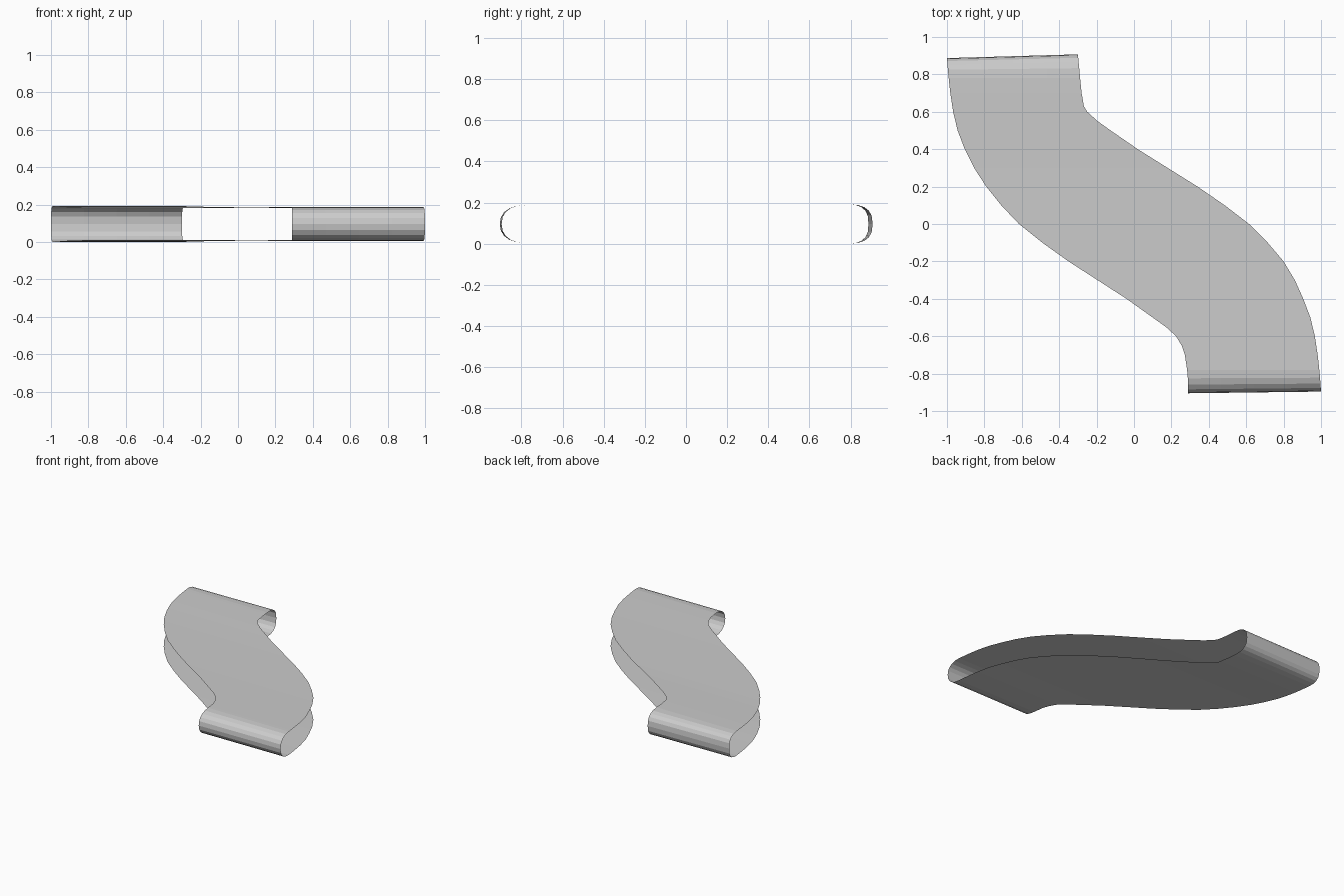
import bpy, bmesh, math

if "Cube" in bpy.data.objects:
    bpy.data.objects.remove(bpy.data.objects["Cube"])

# S-shaped side outlines seen from above: (y, x)
LEFT = [(-.91, .29), (-.8, .287), (-.7, .272), (-.65, .255), (-.6, .225), (-.55, .17),
        (-.5, .10), (-.4, -.04), (-.3, -.195), (-.2, -.35), (-.1, -.49), (0, -.615),
        (.1, -.71), (.2, -.79), (.3, -.855), (.4, -.905), (.5, -.943), (.6, -.967),
        (.7, -.982), (.8, -.993), (.887, -1)]
RIGHT = [(-.895, 1), (-.8, .993), (-.7, .982), (-.6, .967), (-.5, .943), (-.4, .905),
         (-.3, .86), (-.2, .80), (-.1, .715), (0, .615), (.1, .485), (.2, .34),
         (.3, .18), (.4, .02), (.5, -.125), (.55, -.195), (.6, -.25), (.63, -.268),
         (.7, -.28), (.8, -.29), (.91, -.30)]


def edge_x(table, y):
    if y <= table[0][0]:
        return table[0][1]
    for (y0, x0), (y1, x1) in zip(table, table[1:]):
        if y <= y1:
            return x0 + (x1 - x0) * (y - y0) / (y1 - y0)
    return table[-1][1]


def half_height(y):
    flare = .0095 if y > 0 else .005
    t = min(1, max(0, (abs(y) - .2) / .6))
    return .0865 + flare * t * t * (3 - 2 * t)


def end_arc(sign, tip, power, start, steps=10):
    """Rounded end, running from the start sheet over to the other sheet."""
    base = .78
    pts = []
    for i in range(steps + 1):
        a = math.pi * i / steps
        c, s = math.cos(a), math.sin(a)
        y = sign * (base + (tip - base) * abs(s) ** (2 / power))
        z = math.copysign(abs(c) ** (2 / power), c) * start
        pts.append((y, .096 + z * half_height(sign * base)))
    return pts


def loop(table, front, back):
    ys = [-.75 + .05 * i for i in range(28)] + [.63, .65, .7, .75]
    top = [(y, .096 + half_height(y)) for y in ys]
    bottom = [(y, .096 - half_height(y)) for y in reversed(ys)]
    pts = top + end_arc(1, back, 2.7, 1) + bottom + end_arc(-1, front, 2.3, -1)
    return [(edge_x(table, y), y, z) for y, z in pts]


# Endless thin band: ruled surface between the two side loops
left = loop(LEFT, .905, .887)
right = loop(RIGHT, .896, .907)
bm = bmesh.new()
rows = 4
grid = [[bm.verts.new([p + (q - p) * k / rows for p, q in zip(a, b)])
         for k in range(rows + 1)] for a, b in zip(left, right)]
for i, row in enumerate(grid):
    nxt = grid[(i + 1) % len(grid)]
    for k in range(rows):
        bm.faces.new((row[k], row[k + 1], nxt[k + 1], nxt[k]))
bmesh.ops.recalc_face_normals(bm, faces=bm.faces)
low = min(v.co.z for v in bm.verts)
for v in bm.verts:
    v.co.z -= low
# outward-facing normals
bm.normal_update()
if max(bm.faces, key=lambda f: f.calc_center_median().z).normal.z < 0:
    bmesh.ops.reverse_faces(bm, faces=bm.faces)
mesh = bpy.data.meshes.new("curved_band")
bm.to_mesh(mesh)
bm.free()
band = bpy.data.objects.new("curved_band", mesh)
bpy.context.collection.objects.link(band)
